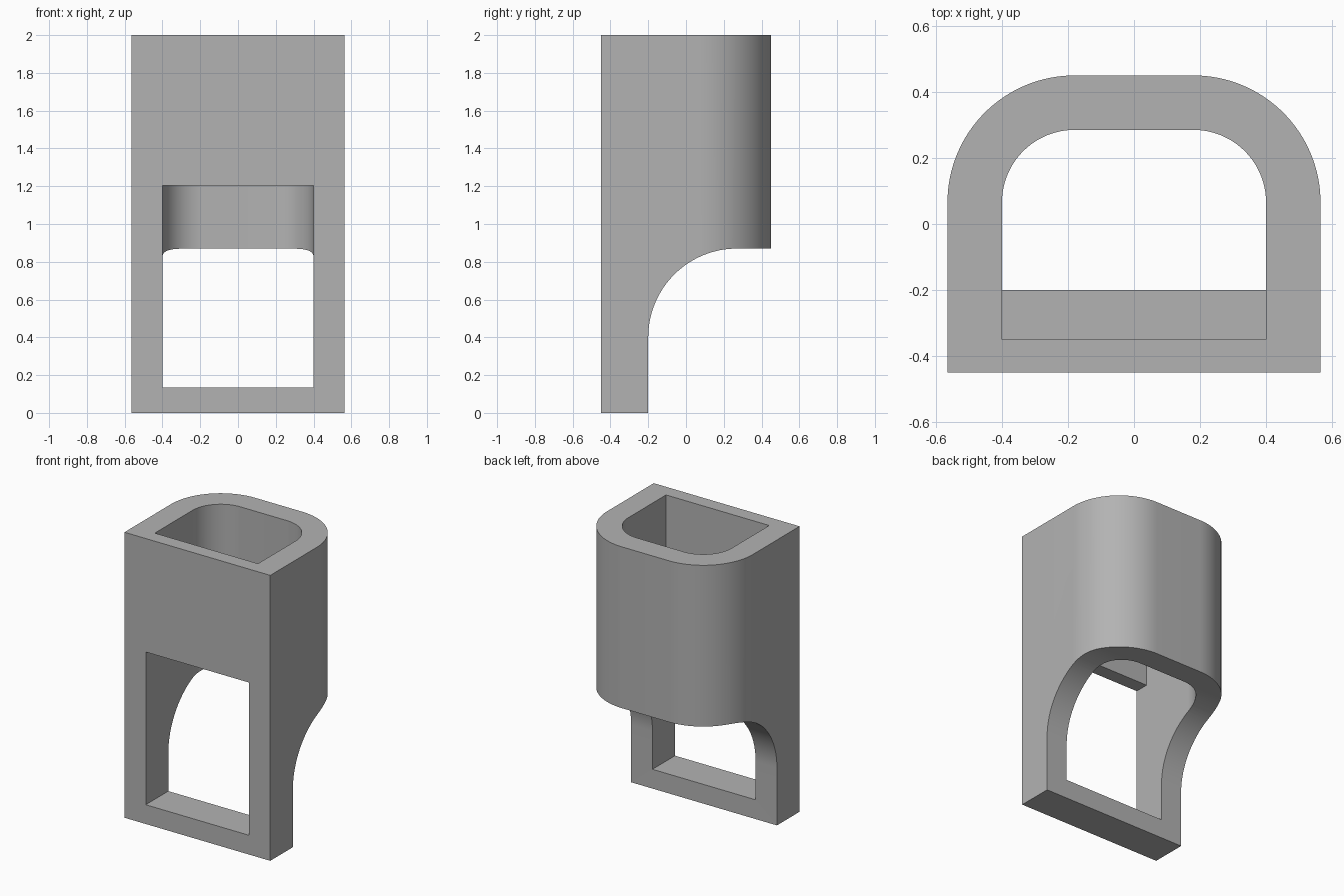
import bpy
import bmesh
from math import sin, cos, pi, radians
from mathutils import Vector

cube = bpy.data.objects.get("Cube")
if cube:
    bpy.data.objects.remove(cube, do_unlink=True)

grey = bpy.data.materials.new("plain grey")
grey.use_nodes = True
colour = (0.45, 0.45, 0.45, 1)
grey.diffuse_color = colour
grey.node_tree.nodes["Principled BSDF"].inputs["Base Color"].default_value = colour


def arc(cx, cy, r, start, end, steps=32):
    angles = [radians(start + (end - start) * i / steps) for i in range(steps + 1)]
    return [(cx + r * cos(a), cy + r * sin(a)) for a in angles]


def prism(name, points, direction):
    """Extrude a closed loop of 3D points along a direction."""
    bm = bmesh.new()
    face = bm.faces.new([bm.verts.new(p) for p in points])
    moved = bmesh.ops.extrude_face_region(bm, geom=[face])["geom"]
    verts = [g for g in moved if isinstance(g, bmesh.types.BMVert)]
    bmesh.ops.translate(bm, verts=verts, vec=Vector(direction))
    bmesh.ops.recalc_face_normals(bm, faces=bm.faces)
    mesh = bpy.data.meshes.new(name)
    bm.to_mesh(mesh)
    bm.free()
    mesh.materials.append(grey)
    obj = bpy.data.objects.new(name, mesh)
    bpy.context.collection.objects.link(obj)
    return obj


def d_outline(half_width, front, radius, z):
    """Square at the front, rounded at the two back corners."""
    cx, cy = 0.18, 0.065
    loop = [(-half_width, front), (half_width, front)]
    loop += arc(cx, cy, radius, 0, 90) + arc(-cx, cy, radius, 90, 180)
    return [(x, y, z) for x, y in loop]


# Outer sleeve and its hollow
sleeve = prism("sleeve_body", d_outline(0.565, -0.45, 0.385, 0), (0, 0, 2))
hollow = prism("hollow_cutter", d_outline(0.40, -0.35, 0.22, 0.135), (0, 0, 2.2))

# Window through the front wall
window = prism("window_cutter",
               [(-0.4, -0.6, 0.135), (0.4, -0.6, 0.135),
                (0.4, -0.6, 1.205), (-0.4, -0.6, 1.205)], (0, 0.35, 0))

# Curved cutaway under the back
side = [(0.8, -0.2), (-0.2, -0.2)] + arc(0.27, 0.4, 0.47, 180, 90) + [(0.8, 0.87)]
cutaway = prism("cutaway_cutter", [(-0.8, y, z) for y, z in side], (1.6, 0, 0))

cutters = (hollow, window, cutaway)
for cutter in cutters:
    mod = sleeve.modifiers.new(cutter.name, "BOOLEAN")
    mod.operation = "DIFFERENCE"
    mod.solver = "EXACT"
    mod.object = cutter

# Apply the cuts and remove the cutters
bpy.context.view_layer.update()
graph = bpy.context.evaluated_depsgraph_get()
sleeve.data = bpy.data.meshes.new_from_object(sleeve.evaluated_get(graph))
sleeve.modifiers.clear()
for cutter in cutters:
    bpy.data.objects.remove(cutter, do_unlink=True)

bpy.ops.object.select_all(action="DESELECT")
sleeve.select_set(True)
bpy.context.view_layer.objects.active = sleeve
bpy.ops.object.shade_smooth_by_angle(angle=radians(30))
